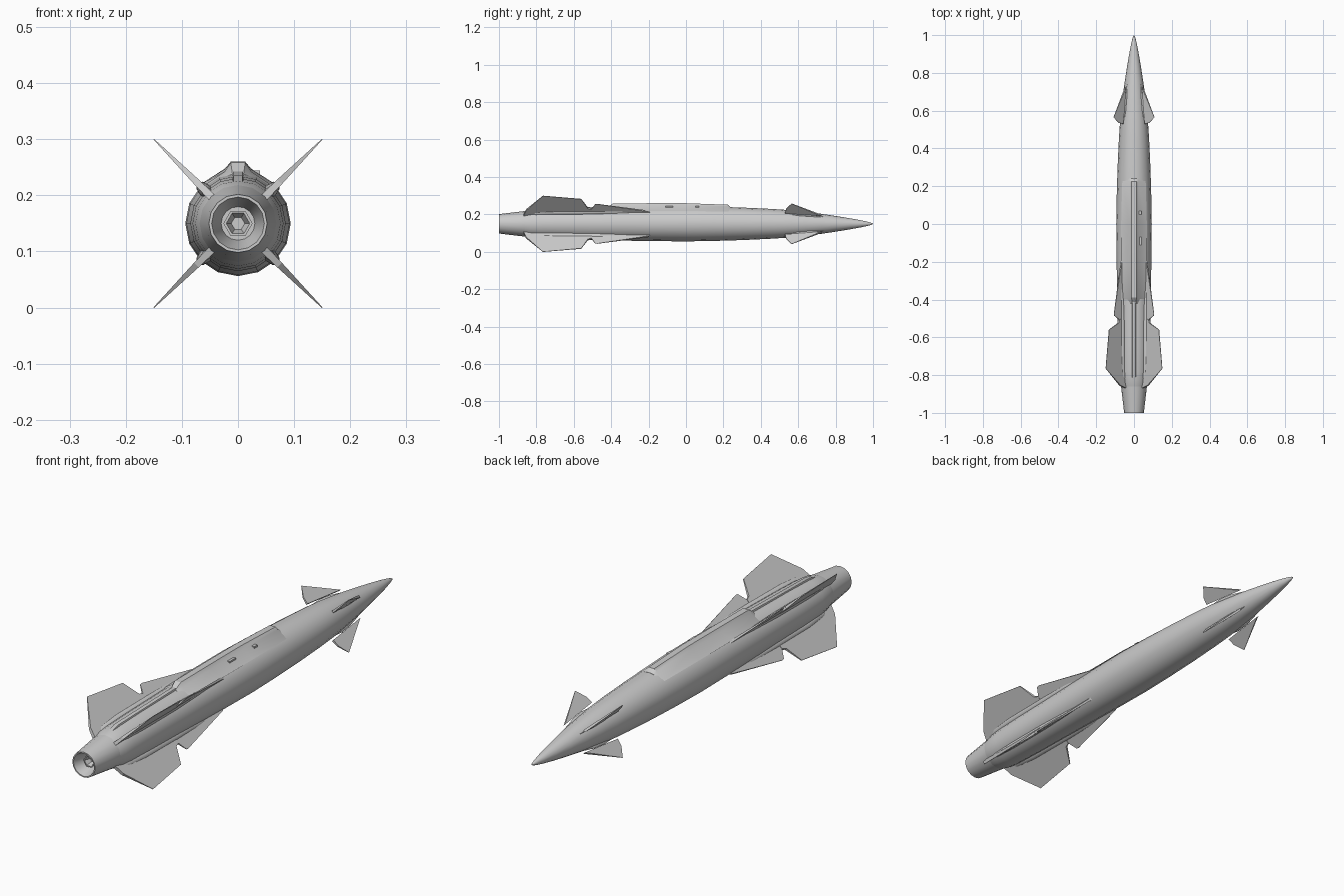
import bpy, bmesh, math
from mathutils import Vector

if "Cube" in bpy.data.objects:
    bpy.data.objects.remove(bpy.data.objects["Cube"])

CZ = 0.15  # height of the body axis


def finish(bm, name, angle=35):
    bmesh.ops.remove_doubles(bm, verts=bm.verts, dist=1e-5)
    bmesh.ops.recalc_face_normals(bm, faces=bm.faces)
    me = bpy.data.meshes.new(name)
    bm.to_mesh(me)
    bm.free()
    ob = bpy.data.objects.new(name, me)
    bpy.context.collection.objects.link(ob)
    bpy.ops.object.select_all(action='DESELECT')
    ob.select_set(True)
    bpy.context.view_layer.objects.active = ob
    bpy.ops.object.shade_smooth_by_angle(angle=math.radians(angle))
    return ob


def loft(name, rings, angle=35):
    """Skin a list of closed rings of equal length and cap both ends."""
    bm = bmesh.new()
    vs = [[bm.verts.new(p) for p in ring] for ring in rings]
    n = len(rings[0])
    for a, b in zip(vs, vs[1:]):
        for i in range(n):
            j = (i + 1) % n
            bm.faces.new((a[i], a[j], b[j], b[i]))
    bm.faces.new(vs[0])
    bm.faces.new(vs[-1])
    return finish(bm, name, angle)


def lathe(name, profile, sides, angle=35):
    rings = [[(r * math.cos(2 * math.pi * i / sides), y,
               CZ + r * math.sin(2 * math.pi * i / sides)) for i in range(sides)]
             for y, r in profile]
    return loft(name, rings, angle)


def radial(theta, y, r, t):
    """Point at distance r along a radial plane, offset t across it."""
    c, s = math.cos(theta), math.sin(theta)
    return Vector((r * c - t * s, y, CZ + r * s + t * c))


def blade(name, theta, root, tip, t_root, t_tip):
    """Wing panel: sharp outline edge, thick along an inner ridge line."""
    bm = bmesh.new()
    outline = [bm.verts.new(radial(theta, y, r, 0)) for y, r in root[1]]
    for side in (1, -1):
        ridge = [bm.verts.new(radial(theta, y, r, side * t))
                 for (y, r), t in zip((root[0], tip), (t_root, t_tip))]
        # split the outline at its outermost point into two fans
        k = max(range(len(root[1])), key=lambda i: root[1][i][1])
        for i in range(len(outline) - 1):
            apex = ridge[0] if root[1][i][1] < 0.13 and i < k - 1 else ridge[1]
            bm.faces.new((outline[i], outline[i + 1], apex))
    return bm


def plate(name, theta, outline, root_r, t_root, t_tip, tip_r):
    """Flat panel whose thickness tapers from root to tip."""
    bm = bmesh.new()
    sides = []
    for s in (1, -1):
        ring = []
        for y, r in outline:
            f = min(1, max(0, (r - root_r) / (tip_r - root_r)))
            ring.append(bm.verts.new(radial(theta, y, r, s * (t_root + (t_tip - t_root) * f))))
        bm.faces.new(ring)
        sides.append(ring)
    a, b = sides
    for i in range(len(a)):
        j = (i + 1) % len(a)
        bm.faces.new((a[i], a[j], b[j], b[i]))
    return finish(bm, name, 20)


def spindle(name, theta, stations):
    """Pointed fairing hugging the body: (y, centre radius, height, half width)."""
    rings = []
    for y, r, h, w in stations:
        rings.append([radial(theta, y, r + h * math.cos(a), w * math.sin(a))
                      for a in (math.pi * k / 4 for k in range(8))])
    return loft(name, rings, 50)


# Body with pointed nose and boat tail
lathe("body", [(-0.86, 0.0685), (-0.83, 0.076), (-0.78, 0.081), (-0.65, 0.085), (-0.45, 0.088),
               (-0.2, 0.092), (0.0, 0.094), (0.15, 0.0915), (0.3, 0.087), (0.45, 0.080),
               (0.55, 0.0735), (0.64, 0.064), (0.72, 0.054), (0.8, 0.042), (0.88, 0.029),
               (0.94, 0.018), (0.98, 0.009), (0.995, 0.004), (1.0, 0.0005)], 16)

# Tail cone with hollow exhaust
lathe("tail_cone", [(-0.84, 0.0705), (-0.86, 0.0685), (-1.0, 0.052), (-1.0, 0.047),
                    (-0.96, 0.036), (-0.93, 0.030), (-0.93, 0.001)], 16)
lathe("exhaust_core", [(-0.92, 0.018), (-0.965, 0.026), (-0.965, 0.021), (-0.94, 0.012)], 6)


# Dorsal spine: raised cable duct with sloping shoulders
def spine_ring(y, top, shoulder, w_top, w_mid, w_base, base):
    half = [(w_base, base), (w_mid, shoulder), (w_top, top)]
    return ([(x, y, z) for x, z in half] + [(-x, y, z) for x, z in reversed(half)])


loft("dorsal_spine", [
    spine_ring(-0.42, 0.238, 0.234, 0.010, 0.020, 0.055, 0.205),
    spine_ring(-0.39, 0.259, 0.243, 0.013, 0.023, 0.068, 0.213),
    spine_ring(-0.20, 0.260, 0.247, 0.013, 0.023, 0.068, 0.219),
    spine_ring(0.0, 0.260, 0.248, 0.013, 0.023, 0.068, 0.219),
    spine_ring(0.225, 0.252, 0.243, 0.013, 0.023, 0.062, 0.215),
    spine_ring(0.24, 0.238, 0.236, 0.012, 0.022, 0.055, 0.212)], 25)
loft("rear_cable_strip", [
    spine_ring(-0.86, 0.216, 0.210, 0.008, 0.010, 0.012, 0.20),
    spine_ring(-0.79, 0.235, 0.230, 0.008, 0.010, 0.012, 0.21),
    spine_ring(-0.41, 0.243, 0.238, 0.008, 0.010, 0.012, 0.22)], 25)

# Launch lugs beside the spine
for y, length in ((-0.09, 0.04), (0.06, 0.02)):
    bpy.ops.mesh.primitive_cube_add(size=1, location=(0.033, y, CZ + 0.09))
    lug = bpy.context.object
    lug.name = "launch_lug"
    lug.scale = (0.012, length, 0.008)

# Four wings and four nose canards on the diagonals
strake = [(-0.18, 0.085), (-0.2, 0.096), (-0.475, 0.150), (-0.485, 0.148),
          (-0.505, 0.113), (-0.505, 0.075)]
wing = [(-0.50, 0.075), (-0.505, 0.113), (-0.525, 0.120), (-0.56, 0.187),
        (-0.765, 0.2121), (-0.855, 0.105), (-0.87, 0.06)]
canard = [(0.53, 0.083), (0.535, 0.112), (0.565, 0.153), (0.69, 0.083), (0.725, 0.064)]
for k in range(4):
    th = math.radians(45 + 90 * k)
    plate("wing_strake", th, strake, 0.08, 0.006, 0.001, 0.15)
    plate("wing", th, wing, 0.08, 0.007, 0.0008, 0.21)
    spindle("wing_root_fairing", th, [
        (-0.18, 0.088, 0.001, 0.001), (-0.35, 0.086, 0.014, 0.008),
        (-0.5, 0.084, 0.018, 0.012), (-0.7, 0.082, 0.019, 0.012),
        (-0.8, 0.077, 0.016, 0.009), (-0.875, 0.064, 0.001, 0.001)])
    plate("canard", th, canard, 0.075, 0.005, 0.0008, 0.153)
    spindle("canard_mount", th, [
        (0.55, 0.070, 0.001, 0.001), (0.60, 0.066, 0.009, 0.006),
        (0.66, 0.060, 0.009, 0.006), (0.74, 0.050, 0.001, 0.001)])
